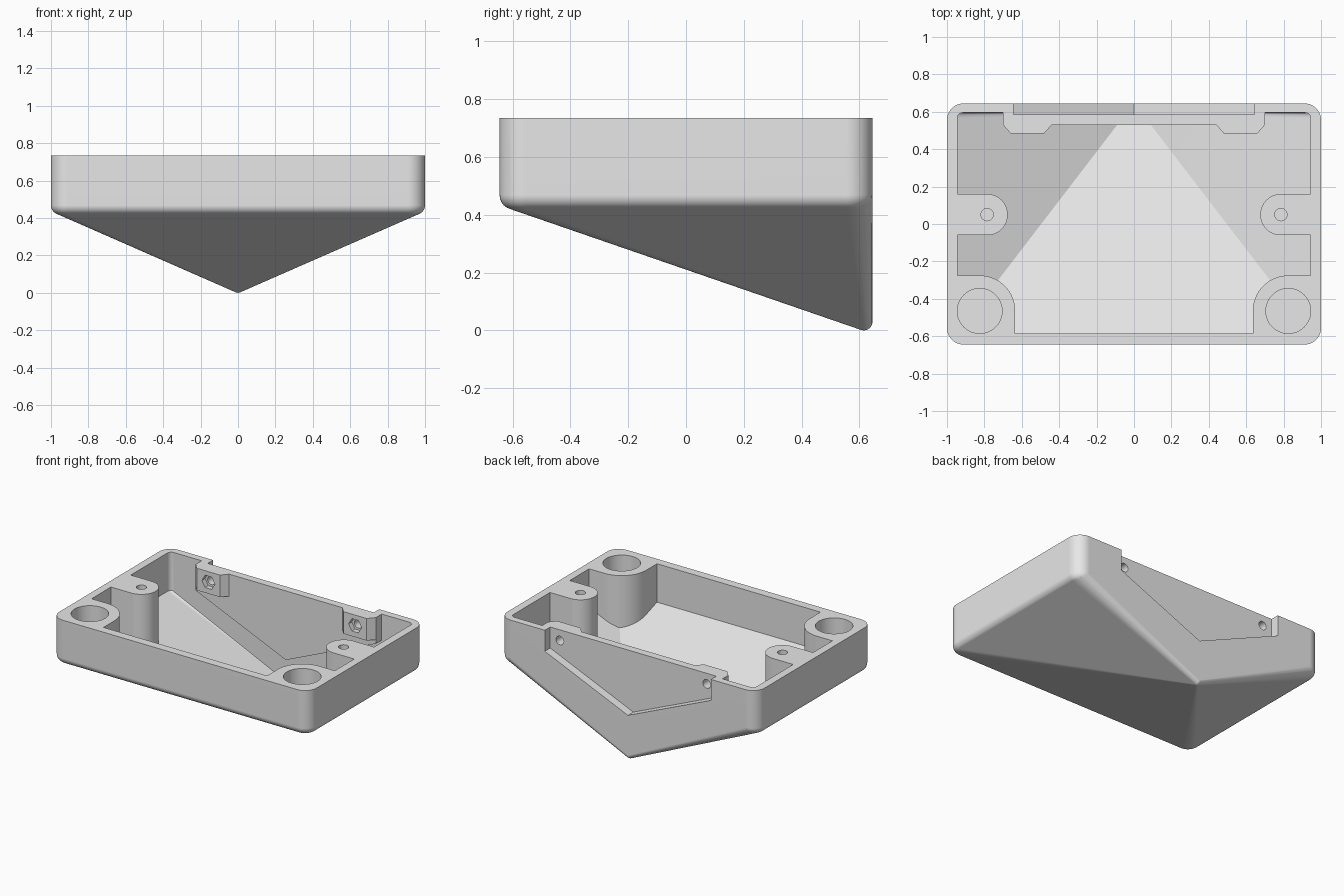
import bpy, bmesh, math

cube = bpy.data.objects.get("Cube")
if cube:
    bpy.data.objects.remove(cube, do_unlink=True)

TOP, OVER = 0.735, 0.9      # rim height, and a height safely above it

grey = bpy.data.materials.new("light_grey")
grey.use_nodes = True
grey.diffuse_color = (0.8, 0.8, 0.8, 1)
grey.node_tree.nodes["Principled BSDF"].inputs["Base Color"].default_value = (0.8, 0.8, 0.8, 1)


def finish(name, bm):
    bmesh.ops.recalc_face_normals(bm, faces=bm.faces[:])
    mesh = bpy.data.meshes.new(name)
    bm.to_mesh(mesh)
    bm.free()
    mesh.materials.append(grey)
    obj = bpy.data.objects.new(name, mesh)
    bpy.context.collection.objects.link(obj)
    return obj


def hull(name, points):
    bm = bmesh.new()
    for p in points:
        bm.verts.new(p)
    bmesh.ops.remove_doubles(bm, verts=bm.verts[:], dist=0.0001)
    res = bmesh.ops.convex_hull(bm, input=bm.verts[:])
    inside = [v for v in res["geom_interior"] if isinstance(v, bmesh.types.BMVert)]
    bmesh.ops.delete(bm, geom=inside, context="VERTS")
    bmesh.ops.dissolve_limit(bm, angle_limit=0.005, verts=bm.verts[:], edges=bm.edges[:])
    return finish(name, bm)


def prism(name, profile, lo, hi, axis="z"):
    """Extrude an (x, y) profile along z, or an (x, z) profile along y."""
    bm = bmesh.new()
    place = (lambda a, b, t: (a, b, t)) if axis == "z" else (lambda a, b, t: (a, t, b))
    low = [bm.verts.new(place(a, b, lo)) for a, b in profile]
    high = [bm.verts.new(place(a, b, hi)) for a, b in profile]
    bm.faces.new(low)
    bm.faces.new(high)
    n = len(profile)
    for i in range(n):
        j = (i + 1) % n
        bm.faces.new((low[i], low[j], high[j], high[i]))
    return finish(name, bm)


def arc(cx, cy, r, start, end, steps):
    angles = [math.radians(start + (end - start) * i / steps) for i in range(steps + 1)]
    return [(cx + r * math.cos(a), cy + r * math.sin(a)) for a in angles]


def circle(cx, cy, r, n=40):
    return arc(cx, cy, r, 0, 360, n)[:-1]


def cut(target, cutter):
    mod = target.modifiers.new("cut", "BOOLEAN")
    mod.operation, mod.solver, mod.object = "DIFFERENCE", "EXACT", cutter
    cutter.hide_render = True
    graph = bpy.context.evaluated_depsgraph_get()
    mesh = bpy.data.meshes.new_from_object(target.evaluated_get(graph))
    target.modifiers.clear()
    target.data = mesh
    bpy.data.objects.remove(cutter, do_unlink=True)


# Outer shell: rounded box whose underside falls to a point at the back
R, FILLET, SPRING = 0.09, 0.05, 0.468
points = []
for sx in (-1, 1):
    for sy in (-1, 1):
        cx, cy = sx * (1 - R), sy * (0.645 - R)
        rings = [(R, TOP)]
        for i in range(7):
            a = math.radians(15 * i)
            rings.append((R - FILLET + FILLET * math.cos(a), SPRING - FILLET * math.sin(a)))
        for r, z in rings:
            points += [(x, y, z) for x, y in circle(cx, cy, r)]
TIP = 0.03
for i in range(-6, 1):
    a = math.radians(15 * i)
    points += [(x, y, TIP + TIP * math.sin(a))
               for x, y in circle(0, 0.645 - TIP, TIP * math.cos(a), 24)]
body = hull("tray_body", points)

# Cavity with a floor parallel to the underside
CX, FRONT, BACK, EDGE = 0.945, -0.585, 0.595, 0.465
points = [(s * 0.04, BACK, 0.062) for s in (-1, 1)]
for s in (-1, 1):
    for z in (EDGE, OVER):
        points.append((s * CX, FRONT, z))
        points += [(s * x, y, z) for x, y in arc(CX - 0.03, BACK - 0.03, 0.03, 0, 90, 6)]
cavity = hull("cavity", points)


def vee(name, half, apex, lo, hi):
    side = apex + half * 0.43
    return prism(name, [(-half, OVER + 0.1), (-half, side), (0, apex), (half, side),
                        (half, OVER + 0.1)], lo, hi, "y")


# Solid features left standing inside the cavity
cut(cavity, vee("back_panel", 0.7, 0.25, 0.53, 0.75))
for s in (-1, 1):
    nut_boss = [(0.7, 0.75), (0.7, 0.53), (0.66, 0.485), (0.48, 0.485), (0.44, 0.53), (0.44, 0.75)]
    corner = [(1.1, -0.7), (1.1, -0.275)] + arc(0.825, -0.465, 0.19, 90, 180, 16) + [(0.635, -0.7)]
    post = [(1.1, -0.06)] + [(1.1, 0.16)] + arc(0.785, 0.05, 0.11, 90, 270, 24)
    for name, profile, base in (("nut_boss", nut_boss, 0.58),
                                ("corner_boss", corner, -0.2),
                                ("screw_post", post, -0.2)):
        cut(cavity, prism(name, [(s * x, y) for x, y in profile], base, OVER + 0.1))
cut(body, cavity)

# Recess in the outside of the back wall
cut(body, vee("back_recess", 0.645, 0.31, 0.585, 0.8))

# Holes in corners, posts and nut bosses
for s in (-1, 1):
    cut(body, prism("corner_hole", circle(s * 0.825, -0.465, 0.12, 48), 0.47, OVER))
    cut(body, prism("post_hole", circle(s * 0.785, 0.05, 0.033, 24), 0.45, OVER))
    cut(body, prism("bolt_hole", circle(s * 0.57, 0.66, 0.03, 24), 0.4, 0.7, "y"))
    cut(body, prism("nut_pocket", circle(s * 0.57, 0.66, 0.05, 6), 0.4, 0.52, "y"))

# Smooth fillets, crisp edges
bpy.ops.object.select_all(action="DESELECT")
body.select_set(True)
bpy.context.view_layer.objects.active = body
bpy.ops.object.shade_smooth_by_angle(angle=math.radians(25))
weighted = body.modifiers.new("flat_faces", "WEIGHTED_NORMAL")
weighted.keep_sharp = True
